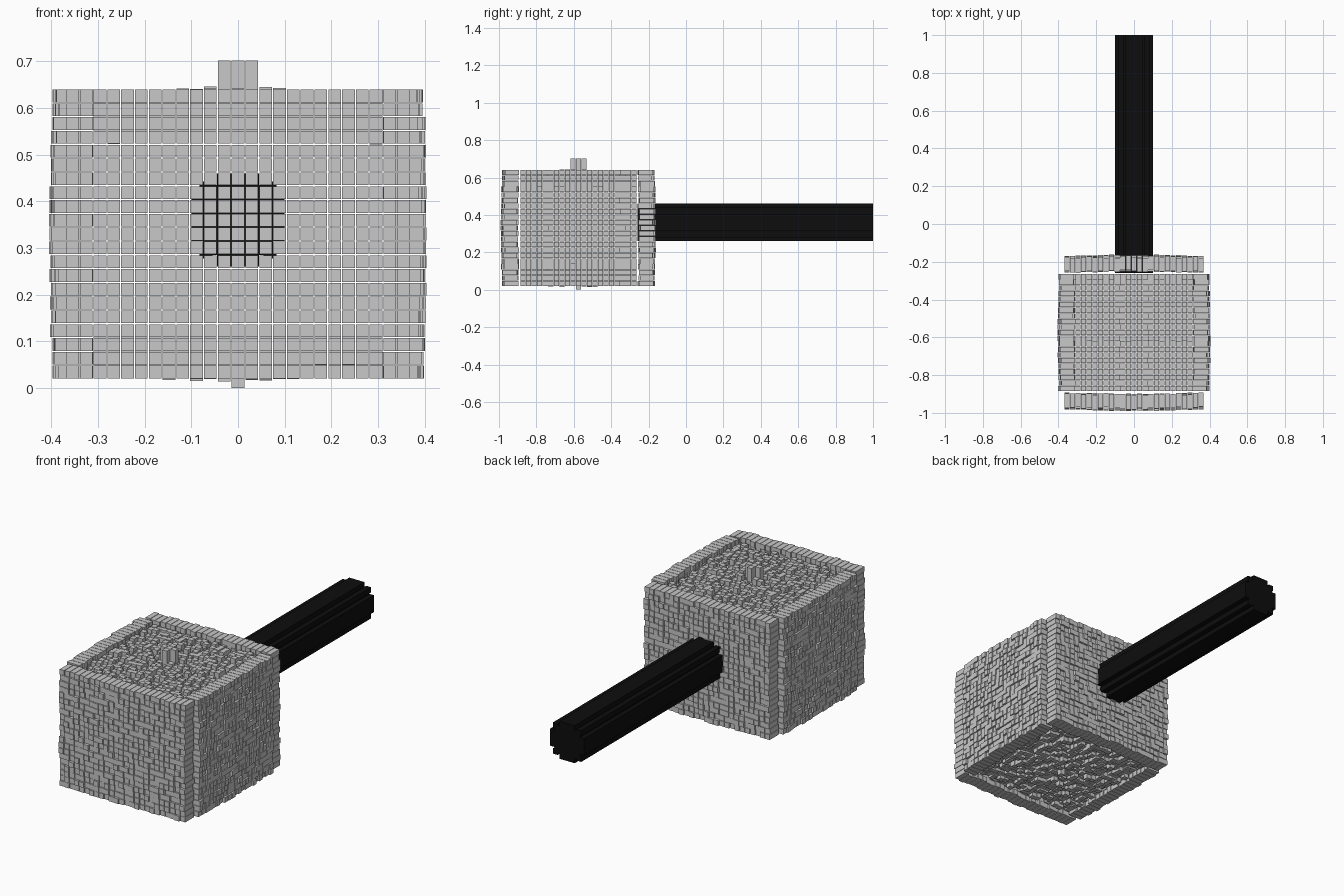
import bpy, bmesh, math, random
from mathutils import Vector, Matrix

if "Cube" in bpy.data.objects:
    bpy.data.objects.remove(bpy.data.objects["Cube"])

random.seed(4)
PITCH, CELL = 0.0296, 0.0272
CY, CZ = -0.575, 0.33


def material(name, rgb):
    m = bpy.data.materials.new(name)
    m.diffuse_color = (*rgb, 1)
    m.use_nodes = True
    m.node_tree.nodes["Principled BSDF"].inputs["Base Color"].default_value = m.diffuse_color
    return m


STONE = material("light grey", (0.58, 0.58, 0.58))
BLACK = material("black", (0.004, 0.004, 0.004))


def finish(name, bm, mat):
    me = bpy.data.meshes.new(name)
    bm.to_mesh(me)
    bm.free()
    me.materials.append(mat)
    ob = bpy.data.objects.new(name, me)
    bpy.context.collection.objects.link(ob)
    return ob


def add_box(bm, centre, size):
    bmesh.ops.create_cube(bm, size=1, matrix=Matrix.Translation(centre) @ Matrix.Diagonal((*size, 1)))


def panel(name, centre, u, v, n, nu, nv, height, length):
    """Grid of separate little blocks; height(i, j) is how far each reaches along n."""
    u, v, n, centre = Vector(u), Vector(v), Vector(n), Vector(centre)
    bm = bmesh.new()
    for i in range(nu):
        for j in range(nv):
            a, b = i - (nu - 1) / 2, j - (nv - 1) / 2
            h = height(a, b)
            pos = centre + u * a * PITCH + v * b * PITCH + n * (h - length / 2)
            size = [abs(u[k]) * CELL + abs(v[k]) * CELL + abs(n[k]) * length for k in range(3)]
            add_box(bm, pos, size)
    finish(name, bm, STONE)


def wall_height(a, b):
    # slightly bulged, rippled wall with random block offsets
    r = math.hypot(a, b)
    return 0.012 * max(0, 1 - r / 14) + 0.003 * math.sin(a * 1.1) * math.cos(b * 0.9) + random.uniform(-0.008, 0.004)


def lid_height(a, b):
    # recessed lid, rising to a small plus-shaped stud in the middle
    r = math.hypot(a, b)
    if r < 1.1:
        return 0.07
    return -0.035 + 0.018 * max(0, 1 - r / 11) + random.uniform(0, 0.036)


def base_height(a, b):
    r = math.hypot(a, b)
    if r < 0.5:
        return 0.02
    return -0.035 + 0.016 * max(0, 1 - r / 11) + random.uniform(0, 0.03)


X, Y, Z = (1, 0, 0), (0, 1, 0), (0, 0, 1)

# Head: four walls, the front and back ones wider to cover the corners
panel("front_wall", (0, -0.976, CZ), X, Z, (0, -1, 0), 25, 21, wall_height, 0.075)
panel("back_wall", (0, -0.174, CZ), X, Z, Y, 25, 21, wall_height, 0.075)
for side, s in (("right", 1), ("left", -1)):
    panel(side + "_wall", (s * 0.391, CY, CZ), Y, Z, (s, 0, 0), 21, 21, wall_height, 0.075)

# Head: recessed top and bottom
panel("top_panel", (0, CY, 0.632), X, Y, Z, 21, 21, lid_height, 0.075)
panel("bottom_panel", (0, CY, 0.02), X, Y, (0, 0, -1), 21, 21, base_height, 0.075)

# Handle: long bars forming a stepped round section
bm = bmesh.new()
y0, y1, hz = -0.26, 1.0, 0.36
for w, h in ((0.2, 0.09), (0.15, 0.15), (0.09, 0.2)):
    add_box(bm, (0, (y0 + y1) / 2, hz), (w, y1 - y0, h))
for sx in (-1, 1):
    for sz in (-1, 1):
        add_box(bm, (sx * 0.069, (y0 + y1) / 2, hz + sz * 0.069), (0.028, y1 - y0, 0.028))
finish("handle", bm, BLACK)
